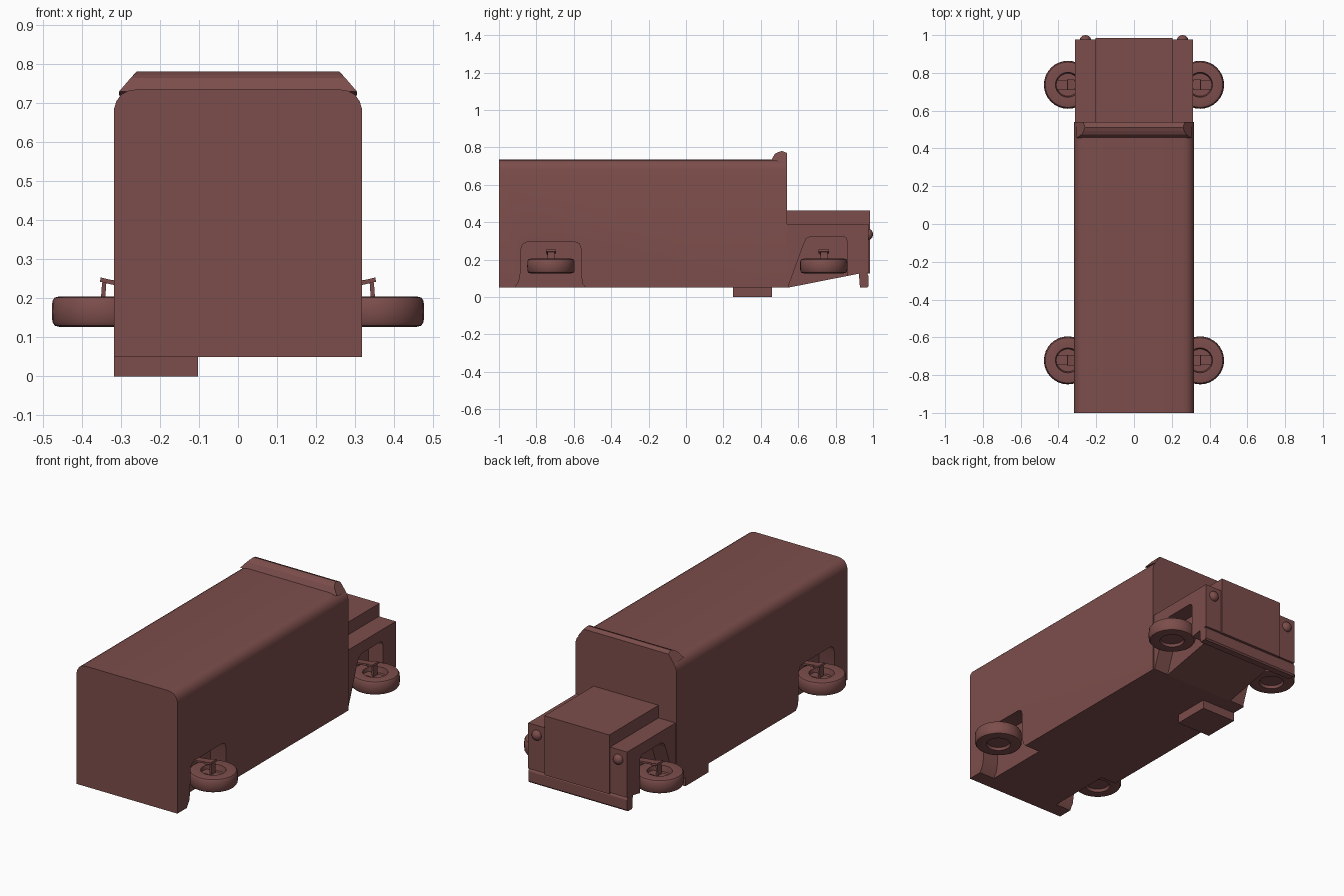
import bpy, bmesh, math
from mathutils import Vector

if "Cube" in bpy.data.objects:
    bpy.data.objects.remove(bpy.data.objects["Cube"])

paint = bpy.data.materials.new("brick_paint")
paint.diffuse_color = (0.20, 0.075, 0.07, 1)
paint.use_nodes = True
paint.node_tree.nodes["Principled BSDF"].inputs["Base Color"].default_value = paint.diffuse_color


def finish(name, bm, angle=None):
    bmesh.ops.recalc_face_normals(bm, faces=bm.faces)
    me = bpy.data.meshes.new(name)
    bm.to_mesh(me)
    bm.free()
    ob = bpy.data.objects.new(name, me)
    bpy.context.collection.objects.link(ob)
    me.materials.append(paint)
    if angle:
        smooth(ob, angle)
    return ob


def smooth(ob, angle):
    bpy.ops.object.select_all(action='DESELECT')
    ob.select_set(True)
    bpy.context.view_layer.objects.active = ob
    bpy.ops.object.shade_smooth_by_angle(angle=math.radians(angle))


def loft(name, rings, angle=None):
    bm = bmesh.new()
    vs = [[bm.verts.new(p) for p in r] for r in rings]
    n = len(vs[0])
    for a, b in zip(vs, vs[1:]):
        for i in range(n):
            j = (i + 1) % n
            bm.faces.new((a[i], a[j], b[j], b[i]))
    bm.faces.new(vs[0])
    bm.faces.new(vs[-1])
    return finish(name, bm, angle)


def prism_x(name, yz, x0, x1):
    return loft(name, [[(x, y, z) for y, z in yz] for x in (x0, x1)])


def box(name, lo, hi):
    return prism_x(name, [(lo[1], lo[2]), (hi[1], lo[2]), (hi[1], hi[2]), (lo[1], hi[2])], lo[0], hi[0])


def bar(name, a, b, width, thick):
    # flat link between two points in an x-z plane
    a, b = Vector(a), Vector(b)
    d = (b - a).normalized()
    n = Vector((-d.z, 0, d.x)) * thick / 2
    w = Vector((0, width / 2, 0))
    return loft(name, [[p + n + w, p + n - w, p - n - w, p - n + w] for p in (a, b)])


def lathe(name, profile, centre, steps=32):
    bm = bmesh.new()
    vs = [bm.verts.new((r, 0, z)) for r, z in profile]
    es = [bm.edges.new(e) for e in zip(vs, vs[1:])]
    bmesh.ops.spin(bm, geom=vs + es, cent=(0, 0, 0), axis=(0, 0, 1),
                   angle=2 * math.pi, steps=steps)
    bmesh.ops.remove_doubles(bm, verts=bm.verts, dist=1e-5)
    bmesh.ops.translate(bm, verts=bm.verts, vec=centre)
    return finish(name, bm, 35)


def cut(ob, cutter):
    m = ob.modifiers.new("well", 'BOOLEAN')
    m.operation, m.solver, m.object = 'DIFFERENCE', 'EXACT', cutter
    bpy.context.view_layer.objects.active = ob
    bpy.ops.object.modifier_apply(modifier=m.name)
    bpy.data.objects.remove(cutter)


# cargo body with rounded roof edges
half = [(0.318, 0.05), (0.318, 0.685), (0.312, 0.705), (0.300, 0.722), (0.282, 0.732), (0.258, 0.736)]
section = half + [(-x, z) for x, z in reversed(half)]
body = loft("cargo_body", [[(x, y, z) for x, z in section] for y in (-1, 0.54)])

# front fenders with sloping belly
fenders = prism_x("front_fenders", [(0.53, 0.05), (0.545, 0.05), (0.925, 0.125), (0.976, 0.13),
                                    (0.976, 0.39), (0.53, 0.39)], -0.312, 0.312)

# wheel wells
rear_well = [(-0.925, 0.0), (-0.915, 0.05), (-0.893, 0.085), (-0.885, 0.13), (-0.883, 0.255), (-0.873, 0.282),
             (-0.85, 0.295), (-0.595, 0.295), (-0.57, 0.285), (-0.56, 0.255),
             (-0.56, 0.11), (-0.552, 0.07), (-0.535, 0.05), (-0.53, 0.0)]
front_well = [(0.545, 0.0), (0.548, 0.06), (0.63, 0.285), (0.643, 0.312), (0.67, 0.325),
              (0.835, 0.325), (0.855, 0.318), (0.86, 0.30), (0.86, 0.0)]
for s in (-1, 1):
    cut(body, prism_x("rear_well_cutter", rear_well, s * 0.22, s * 0.5))
    cut(fenders, prism_x("front_well_cutter", front_well, s * 0.22, s * 0.5))
smooth(body, 30)

# roof visor, narrowing towards the top
visor = [(0.455, 0.730, 0.305), (0.475, 0.765, 0.275), (0.492, 0.774, 0.266), (0.512, 0.781, 0.26),
         (0.54, 0.770, 0.268), (0.54, 0.720, 0.305)]
loft("roof_visor", [[(s * x, y, z) for y, z, x in visor] for s in (-1, 1)])

# bonnet, bumper and underside step
box("bonnet", (-0.205, 0.53, 0.125), (0.205, 0.984, 0.462))
prism_x("front_bumper", [(0.93, 0.05), (0.968, 0.05), (0.975, 0.058), (0.975, 0.115),
                         (0.968, 0.128), (0.925, 0.128), (0.925, 0.115)], -0.312, 0.312)
box("underside_step", (-0.318, 0.25, 0.0), (-0.103, 0.46, 0.055))

# domed headlights
for s in (-1, 1):
    bm = bmesh.new()
    bmesh.ops.create_uvsphere(bm, u_segments=20, v_segments=12, radius=0.029)
    for v in bm.verts:
        v.co = Vector((v.co.x + s * 0.257, v.co.y * 0.83 + 0.976, v.co.z + 0.335))
    finish("headlight", bm, 40)

# flat-turned wheels with folding struts
tyre = [(0, -0.022), (0.06, -0.022), (0.066, -0.037), (0.108, -0.039), (0.12, -0.036), (0.126, -0.027),
        (0.127, 0), (0.126, 0.027), (0.12, 0.036), (0.108, 0.039), (0.066, 0.037),
        (0.06, 0.005), (0, 0.005)]
for label, y in (("rear", -0.722), ("front", 0.737)):
    for s in (-1, 1):
        lathe(label + "_wheel", tyre, (s * 0.35, y, 0.166))
        box(label + "_hub_bar", (s * 0.35 - 0.062, y - 0.025, 0.165), (s * 0.35 + 0.062, y + 0.025, 0.182))
        bar(label + "_strut", (s * 0.348, y, 0.17), (s * 0.343, y, 0.24), 0.038, 0.011)
        bar(label + "_arm", (s * 0.21, y, 0.228), (s * 0.325, y, 0.242), 0.04, 0.01)
        bar(label + "_knuckle", (s * 0.315, y, 0.239), (s * 0.353, y, 0.248), 0.055, 0.011)
